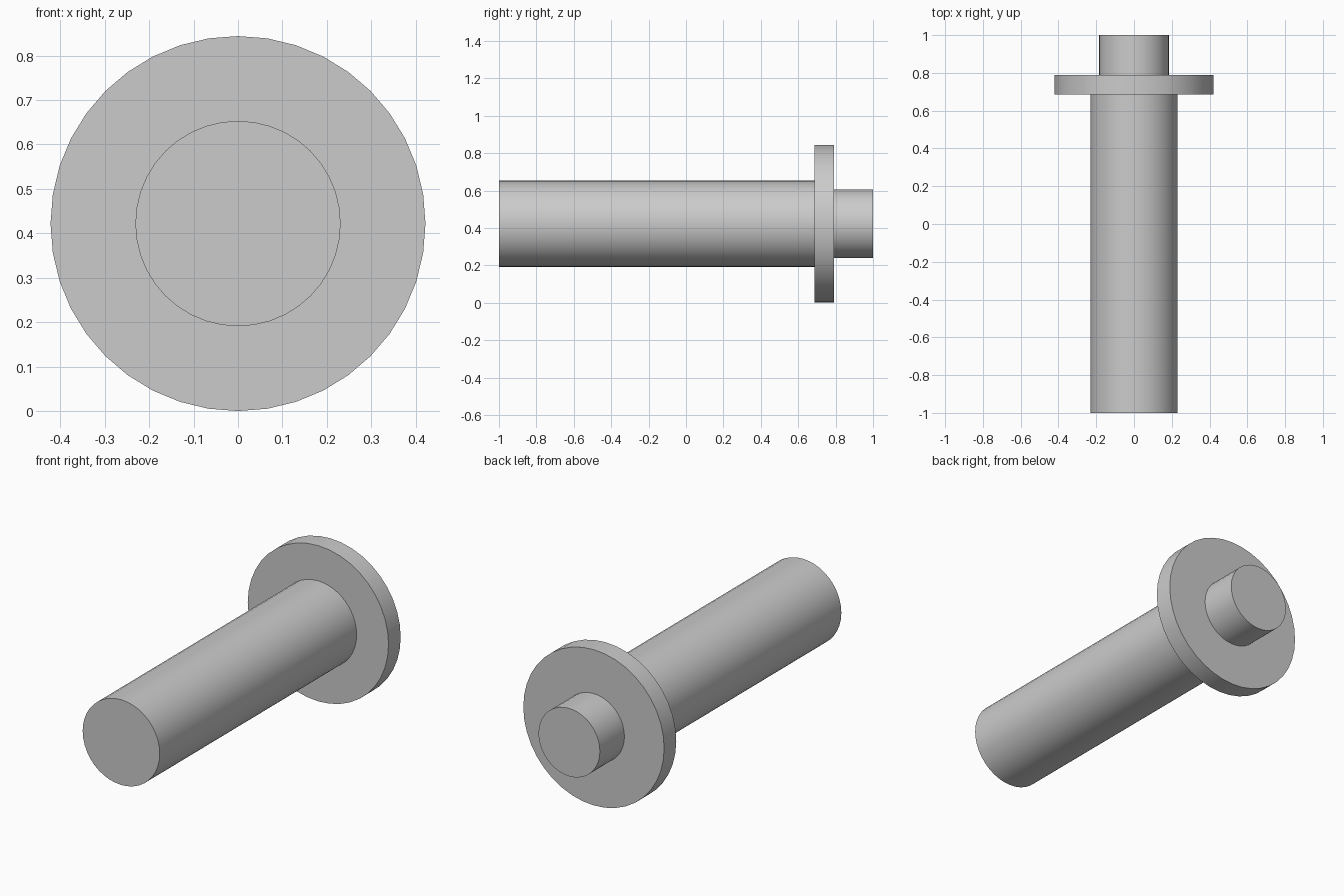
import bpy
import math

cube = bpy.data.objects.get("Cube")
if cube:
    bpy.data.objects.remove(cube, do_unlink=True)

SIDES = 40
AXIS_HEIGHT = 0.422

# Single grey metal colour
grey = bpy.data.materials.new("grey metal")
grey.use_nodes = True
colour = (0.6, 0.6, 0.6, 1.0)
grey.diffuse_color = colour
grey.node_tree.nodes["Principled BSDF"].inputs["Base Color"].default_value = colour


def cylinder_along_y(name, radius, front, back):
    """Solid cylinder lying along y between two positions."""
    bpy.ops.mesh.primitive_cylinder_add(
        vertices=SIDES, radius=radius, depth=back - front,
        location=(0, (front + back) / 2, AXIS_HEIGHT),
        rotation=(math.pi / 2, 0, 0))
    part = bpy.context.object
    part.name = name
    part.data.materials.append(grey)
    bpy.ops.object.shade_smooth_by_angle(angle=math.radians(30))
    return part


# Long shaft, wide collar and short end pin
cylinder_along_y("shaft", 0.231, -1.0, 0.686)
cylinder_along_y("collar", AXIS_HEIGHT, 0.686, 0.79)
cylinder_along_y("end_pin", 0.184, 0.79, 1.0)
